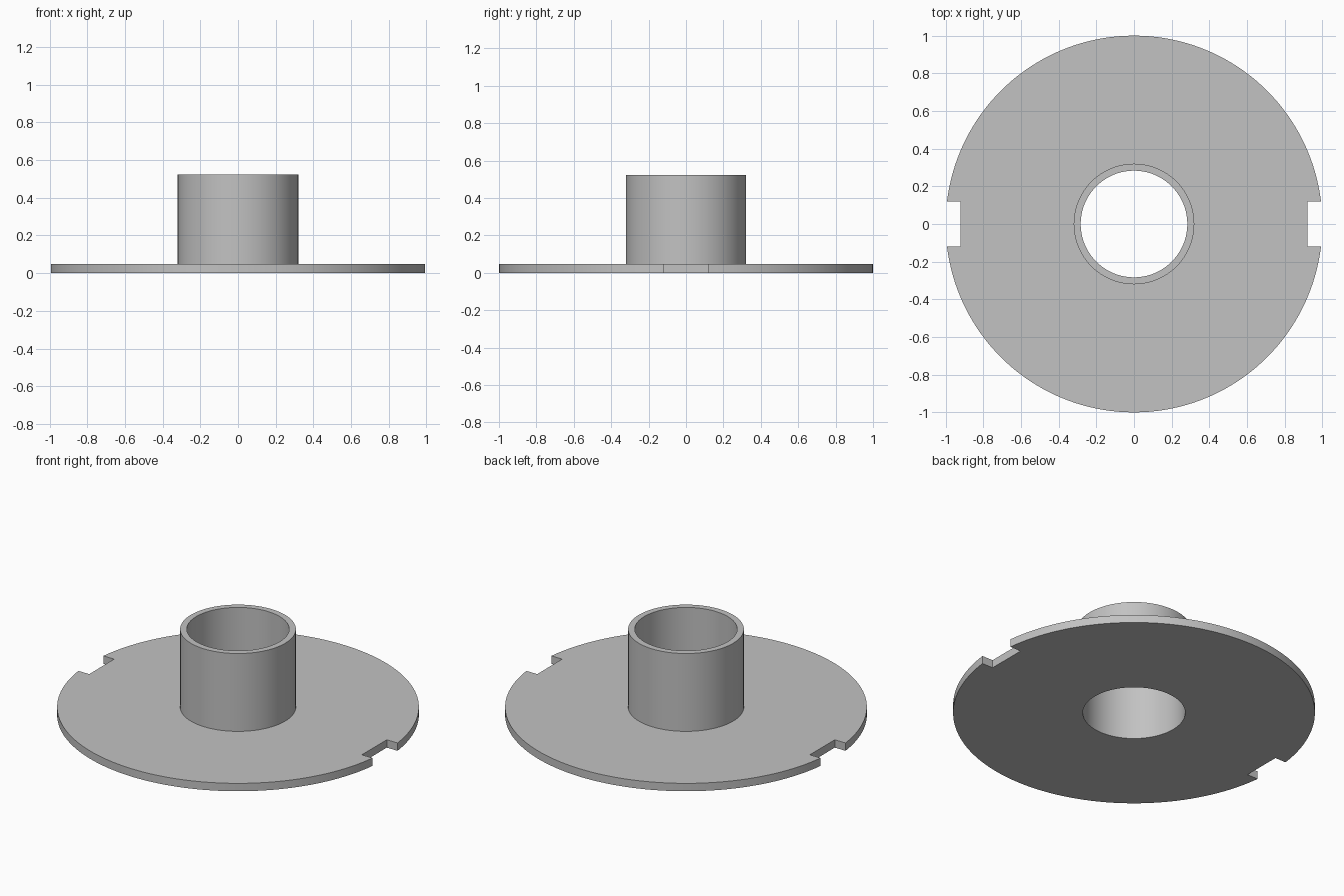
import bpy
import bmesh
from math import radians, tau
from mathutils import Matrix, Vector

SEGMENTS = 160
FLANGE_R, FLANGE_H = 1.0, 0.048
HUB_R, BORE_R, HUB_H = 0.32, 0.283, 0.523
NOTCH_X, NOTCH_W = 0.92, 0.24

default = bpy.data.objects.get("Cube")
if default:
    bpy.data.objects.remove(default, do_unlink=True)

# Plain grey material
grey = bpy.data.materials.new("light_grey")
grey.use_nodes = True
colour = (0.54, 0.54, 0.54, 1)
grey.diffuse_color = colour
grey.node_tree.nodes["Principled BSDF"].inputs["Base Color"].default_value = colour


def make_object(name, bm):
    bmesh.ops.recalc_face_normals(bm, faces=bm.faces)
    mesh = bpy.data.meshes.new(name)
    bm.to_mesh(mesh)
    bm.free()
    mesh.materials.append(grey)
    obj = bpy.data.objects.new(name, mesh)
    bpy.context.collection.objects.link(obj)
    return obj


# Flange and hollow hub, revolved from one closed profile
profile = [(BORE_R, 0), (FLANGE_R, 0), (FLANGE_R, FLANGE_H),
           (HUB_R, FLANGE_H), (HUB_R, HUB_H), (BORE_R, HUB_H)]
bm = bmesh.new()
verts = [bm.verts.new((r, 0, z)) for r, z in profile]
edges = [bm.edges.new((a, b)) for a, b in zip(verts, verts[1:] + verts[:1])]
bmesh.ops.spin(bm, geom=verts + edges, cent=(0, 0, 0), axis=(0, 0, 1),
               angle=tau, steps=SEGMENTS, use_merge=True)
bmesh.ops.remove_doubles(bm, verts=bm.verts, dist=0.0001)
flanged_hub = make_object("flanged_hub", bm)

# Rectangular notches on both sides of the rim
bm = bmesh.new()
depth = 0.2
for side in (-1, 1):
    place = Matrix.Translation(Vector((side * (NOTCH_X + depth / 2), 0, 0)))
    bmesh.ops.create_cube(bm, size=1,
                          matrix=place @ Matrix.Diagonal((depth, NOTCH_W, 0.4, 1)))
cutter = make_object("notch_cutter", bm)
cutter.hide_render = True

notches = flanged_hub.modifiers.new("rim_notches", "BOOLEAN")
notches.operation = "DIFFERENCE"
notches.solver = "EXACT"
notches.object = cutter

bpy.ops.object.select_all(action="DESELECT")
bpy.context.view_layer.objects.active = flanged_hub
flanged_hub.select_set(True)
bpy.ops.object.modifier_apply(modifier=notches.name)
bpy.data.objects.remove(cutter, do_unlink=True)

# Smooth round walls, sharp rims
bpy.ops.object.shade_smooth_by_angle(angle=radians(30))
